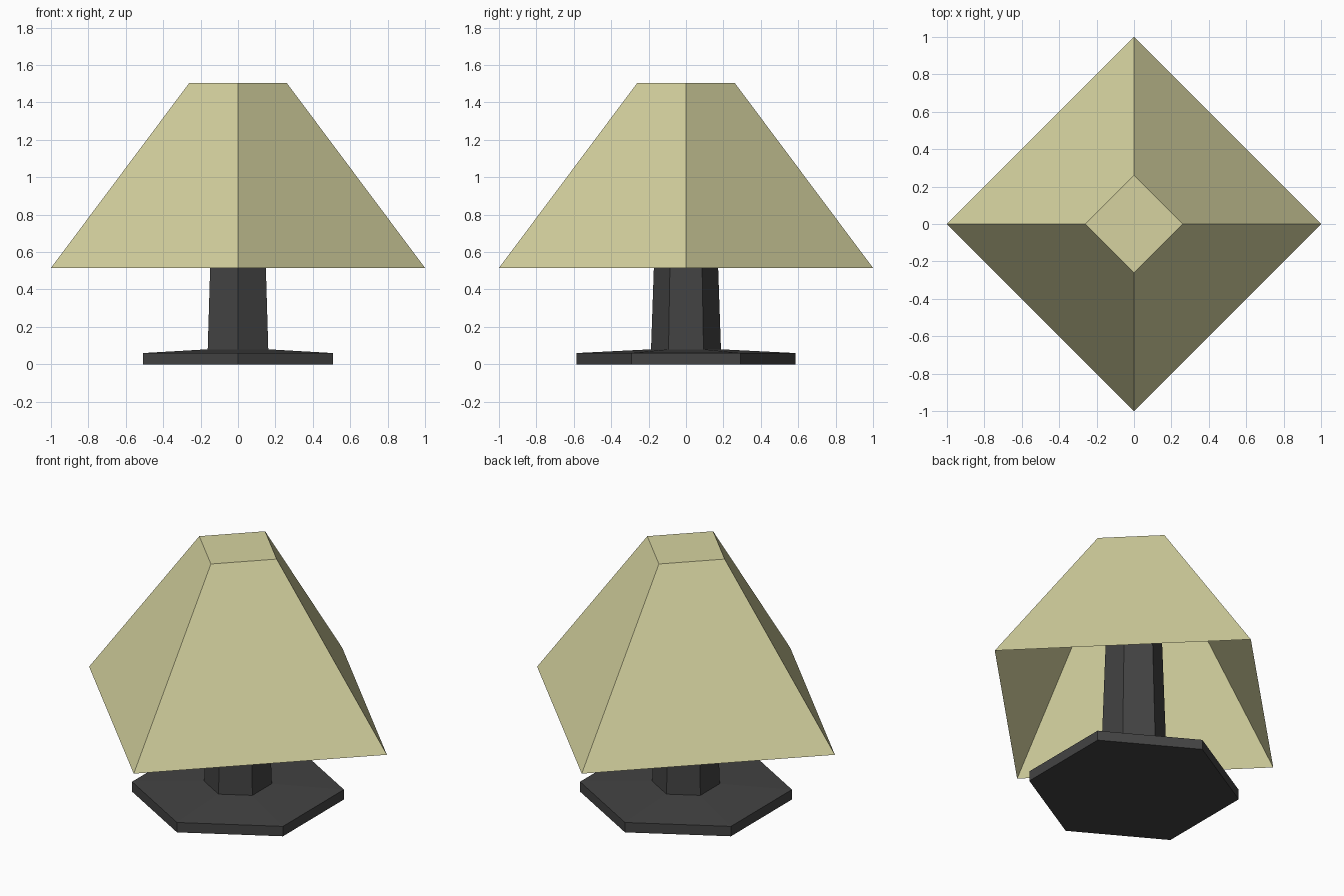
import bpy, math

if "Cube" in bpy.data.objects:
    bpy.data.objects.remove(bpy.data.objects["Cube"])


def material(name, rgb):
    m = bpy.data.materials.new(name)
    m.diffuse_color = (*rgb, 1)
    m.use_nodes = True
    m.node_tree.nodes["Principled BSDF"].inputs["Base Color"].default_value = m.diffuse_color
    return m


def lathe(name, profile, sides, mat, bottom=True):
    """Stack flat-sided rings of (radius, z), first corner on +y, capped at the top."""
    verts = []
    for r, z in profile:
        for i in range(sides):
            a = math.pi / 2 + 2 * math.pi * i / sides
            verts.append((r * math.cos(a), r * math.sin(a), z))
    faces = []
    for k in range(len(profile) - 1):
        for i in range(sides):
            j = (i + 1) % sides
            a, b = k * sides, (k + 1) * sides
            faces.append((a + i, a + j, b + j, b + i))
    last = (len(profile) - 1) * sides
    faces.append(tuple(range(last, last + sides)))
    if bottom:
        faces.append(tuple(reversed(range(sides))))
    mesh = bpy.data.meshes.new(name)
    mesh.from_pydata(verts, [], faces)
    mesh.materials.append(mat)
    mesh.update()
    ob = bpy.data.objects.new(name, mesh)
    bpy.context.collection.objects.link(ob)
    return ob


dark = material("dark grey metal", (0.056, 0.056, 0.056))
cream = material("cream fabric", (0.67, 0.65, 0.35))

# Hexagonal foot flowing into the tapered stem, which runs up inside the shade
lathe("base_and_stem", [(0.585, 0), (0.585, 0.06), (0.187, 0.08), (0.138, 1.5)], 6, dark)

# Four-sided shade: thin sheet, closed on top and open below
lathe("shade", [(1.0, 0.515), (0.26, 1.505)], 4, cream, bottom=False)
